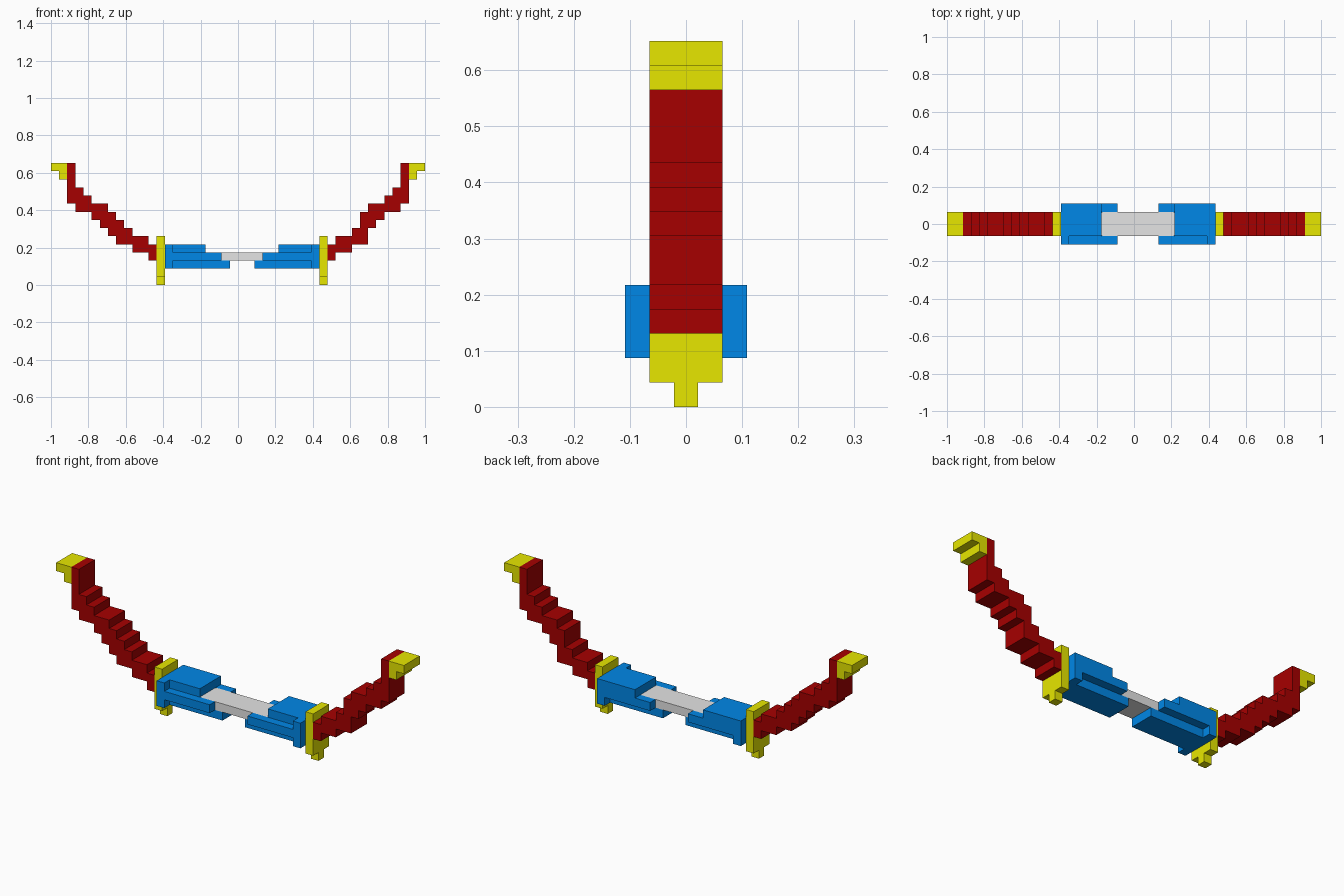
import bpy, bmesh

if "Cube" in bpy.data.objects:
    bpy.data.objects.remove(bpy.data.objects["Cube"])

U = 2 / 46            # one grid cell
X0 = -23              # grid column 0 sits at x = -1


def material(name, rgb):
    m = bpy.data.materials.new(name)
    m.diffuse_color = (*rgb, 1)
    m.use_nodes = True
    m.node_tree.nodes["Principled BSDF"].inputs["Base Color"].default_value = m.diffuse_color
    return m


RED = material("dark red", (0.38, 0.0, 0.0))
YELLOW = material("yellow", (0.80, 0.80, 0.0))
BLUE = material("blue", (0.0, 0.25, 0.83))
GREY = material("light grey", (0.78, 0.78, 0.78))


def prisms(name, mat, parts, round_ends=0):
    """Each part is (front outline in grid cells, y start, y end)."""
    bm = bmesh.new()
    for outline, y0, y1 in parts:
        pts = []
        for p in outline:
            if not pts or p != pts[-1]:
                pts.append(p)
        face = bm.faces.new([bm.verts.new(((x + X0) * U, y0 * U, z * U)) for x, z in pts])
        ext = bmesh.ops.extrude_face_region(bm, geom=[face])["geom"]
        moved = [g for g in ext if isinstance(g, bmesh.types.BMVert)]
        bmesh.ops.translate(bm, verts=moved, vec=(0, (y1 - y0) * U, 0))
    bmesh.ops.recalc_face_normals(bm, faces=bm.faces)
    if round_ends:
        upright = [e for e in bm.edges if abs(e.verts[0].co.z - e.verts[1].co.z) > 0.01]
        bmesh.ops.bevel(bm, geom=upright, offset=round_ends, segments=2,
                        profile=0.5, affect='EDGES')
    me = bpy.data.meshes.new(name)
    bm.to_mesh(me)
    bm.free()
    me.materials.append(mat)
    ob = bpy.data.objects.new(name, me)
    bpy.context.collection.objects.link(ob)
    return ob


def box(x0, x1, y0, y1, z0, z1):
    return ([(x0, z0), (x1, z0), (x1, z1), (x0, z1)], y0, y1)


def steps(start, columns):
    """Stepped outline from (bottom, top) heights of each column."""
    low, high = [], []
    for i, (b, t) in enumerate(columns):
        low += [(start + i, b), (start + i + 1, b)]
        high += [(start + i, t), (start + i + 1, t)]
    return low + high[::-1]


# stepped limbs, the right one is a column shorter
left = [(10, 15), (9, 12), (9, 11), (8, 10), (7, 10), (6, 9),
        (5, 8), (5, 7), (4, 6), (4, 6), (3, 5)]
right = [(3, 5), (4, 6), (4, 6), (5, 7), (5, 9), (7, 10),
         (8, 10), (9, 11), (9, 12), (10, 15)]
prisms("left_limb", RED, [(steps(2, left), -1.5, 1.5)])
prisms("right_limb", RED, [(steps(34, right), -1.5, 1.5)])

# hooked tips
for side, f in (("left", lambda x: x), ("right", lambda x: 46 - x)):
    hook = [(0, 14), (1, 14), (1, 13), (2, 13), (2, 15), (0, 15)]
    prisms(side + "_tip", YELLOW, [([(f(x), z) for x, z in hook], -1.5, 1.5)])

# guards and handle halves, mirrored about column 23.5
for side, f in (("left", lambda x: x), ("right", lambda x: 47 - x)):
    def b(x0, x1, *r):
        return box(f(x0), f(x1), *r)
    prisms(side + "_guard", YELLOW, [
        b(13, 14, -1.5, 1.5, 1, 6),
        b(13, 14, -0.5, 0.5, 0, 1)])
    prisms(side + "_handle", BLUE, [
        b(14, 15, -2.5, 2.5, 2, 5),       # end block
        b(15, 19, -1.5, 2.5, 4, 5),       # top plate
        b(15, 19, -2.5, 2.5, 3, 4),       # middle layer
        b(19, 21, -2.5, -1.5, 3, 4),      # front rail
        b(19, 21, 1.5, 2.5, 3, 4),        # back rail
        b(15, 22, -1.5, 1.5, 2, 3)])      # bottom plate

# grip bar with slightly rounded ends
prisms("grip", GREY, [box(19, 28, -1.5, 1.5, 3, 4)], round_ends=0.008)
